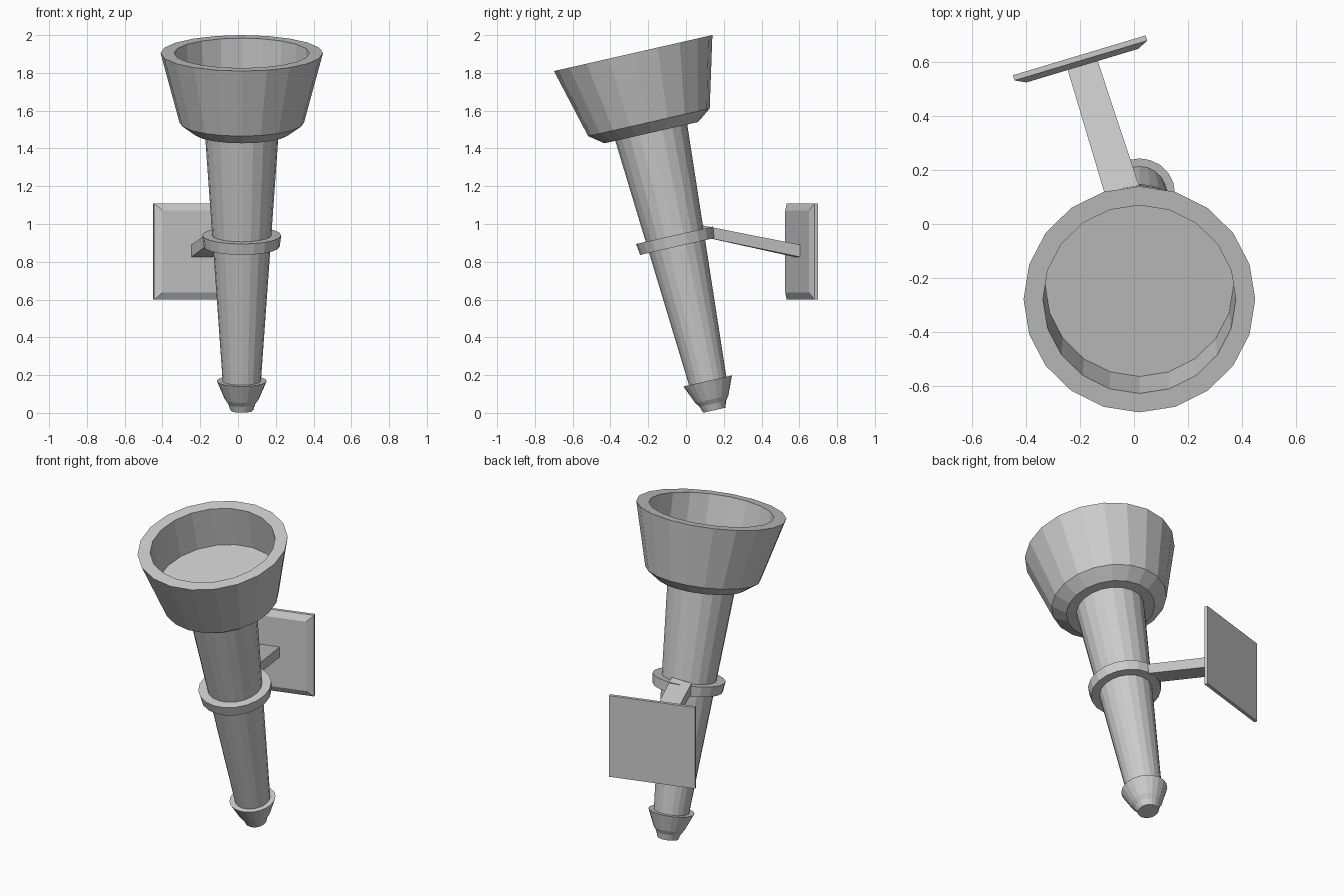
import bpy, bmesh, math

if "Cube" in bpy.data.objects:
    bpy.data.objects.remove(bpy.data.objects["Cube"])

SIDES = 20
TILT = math.radians(12.8)
FOOT = (0.02, 0.15, 0.014)


def finish(name, bm):
    bmesh.ops.recalc_face_normals(bm, faces=bm.faces)
    mesh = bpy.data.meshes.new(name)
    bm.to_mesh(mesh)
    bm.free()
    obj = bpy.data.objects.new(name, mesh)
    bpy.context.collection.objects.link(obj)
    return obj


def lathe(name, profile, closed=False):
    """Turn (radius, height) points around the tilted torch axis."""
    bm = bmesh.new()
    rings = [[bm.verts.new((r * math.cos(2 * math.pi * i / SIDES),
                            r * math.sin(2 * math.pi * i / SIDES), h))
              for i in range(SIDES)] for r, h in profile]
    pairs = list(zip(rings, rings[1:]))
    if closed:
        pairs.append((rings[-1], rings[0]))
    else:
        bm.faces.new(rings[0])
        bm.faces.new(rings[-1])
    for a, b in pairs:
        for i in range(SIDES):
            j = (i + 1) % SIDES
            bm.faces.new((a[i], a[j], b[j], b[i]))
    obj = finish(name, bm)
    obj.location = FOOT
    obj.rotation_euler.x = TILT
    return obj


def loft(name, sections):
    """Skin a row of four-cornered sections, capped at both ends."""
    bm = bmesh.new()
    rings = [[bm.verts.new(p) for p in s] for s in sections]
    bm.faces.new(rings[0])
    bm.faces.new(rings[-1])
    for a, b in zip(rings, rings[1:]):
        for i in range(4):
            j = (i + 1) % 4
            bm.faces.new((a[i], a[j], b[j], b[i]))
    return finish(name, bm)


# Torch body
lathe("finial", [(0.06, 0), (0.072, 0.035), (0.09, 0.06), (0.132, 0.159)])
lathe("shaft", [(0.10, 0.14), (0.197, 1.53)])
lathe("bowl", [(0.254, 1.507), (0.33, 1.563), (0.43, 1.939),
               (0.358, 1.939), (0.35, 1.69)])

# Collar that grips the shaft
lathe("collar", [(0.14, 0.889), (0.201, 0.889), (0.209, 0.95), (0.14, 0.95)],
      closed=True)

# Sloping arm from collar to wall plate
loft("arm", [
    [(-0.102, 0.09, 0.932), (0.036, 0.09, 0.932),
     (0.036, 0.09, 0.992), (-0.102, 0.09, 0.992)],
    [(-0.25, 0.585, 0.823), (-0.138, 0.615, 0.823),
     (-0.138, 0.615, 0.888), (-0.25, 0.585, 0.888)]])


# Wall plate with bevelled front, turned about z
def plate_section(w, h, y):
    return [(-w, y, -h), (w, y, -h), (w, y, h), (-w, y, h)]


plate = loft("wall_plate", [plate_section(0.257, 0.254, 0),
                            plate_section(0.257, 0.254, -0.02),
                            plate_section(0.217, 0.217, -0.04)])
plate.location = (-0.203, 0.626, 0.854)
plate.rotation_euler.z = math.radians(16.7)
